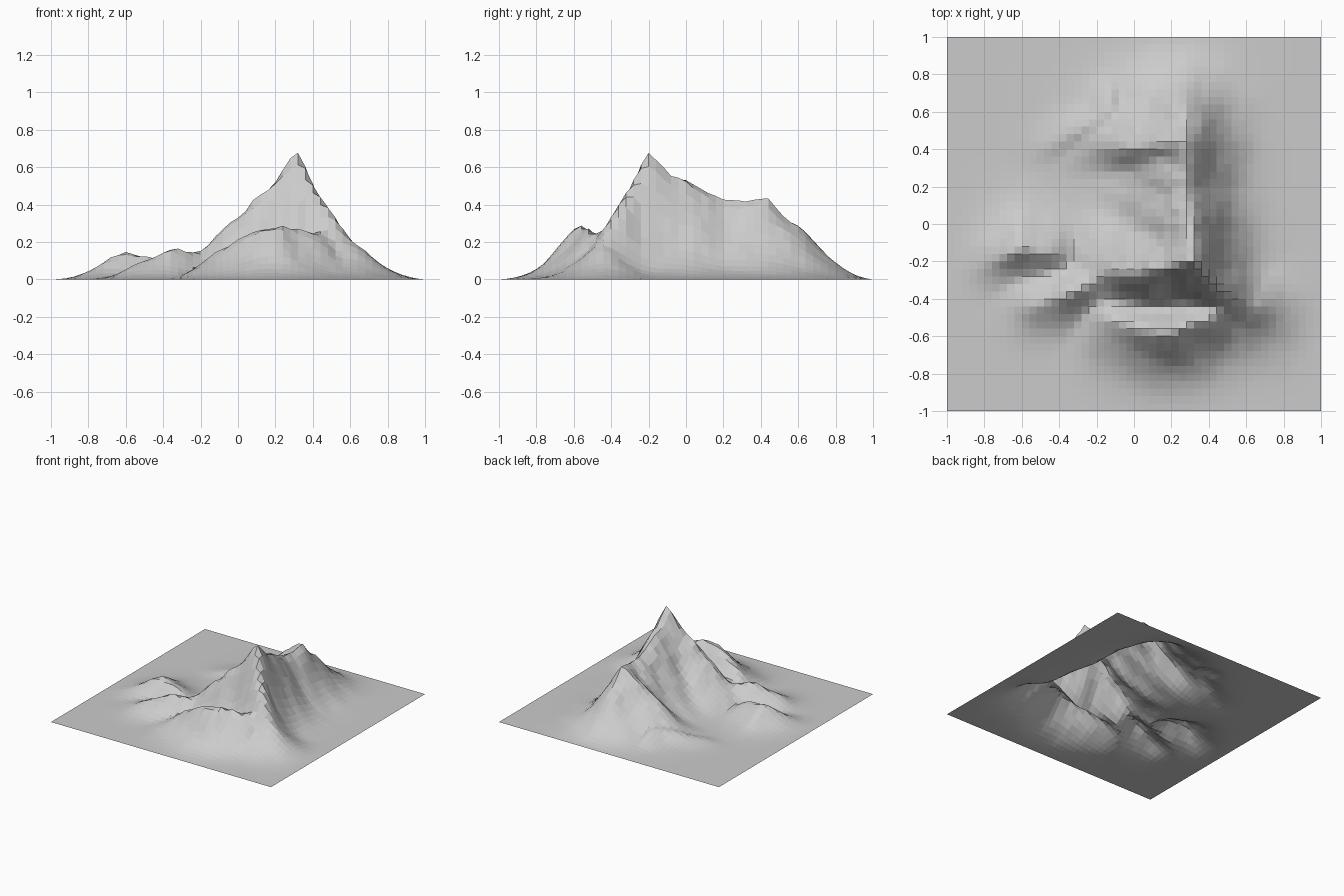
import bpy, bmesh, math, random
from mathutils import Vector

if "Cube" in bpy.data.objects:
    bpy.data.objects.remove(bpy.data.objects["Cube"])

random.seed(4)
CELLS = 50
SUMMIT = (.32, -.20, .59)
ridges = []


def ridge(crest, west, east, south, north, steps=8):
    """Store a crest polyline, densely sampled, with its flank widths."""
    pts = [Vector(p) for p in crest]
    line = [a.lerp(b, i / steps) for a, b in zip(pts, pts[1:]) for i in range(steps)]
    ridges.append((line + pts[-1:], west, east, south, north))


def height(x, y):
    """Blend all ridges with a soft maximum, fading out at the border."""
    total = 0
    for line, w, e, s, n in ridges:
        best = 0
        for p in line:
            dx, dy = x - p.x, y - p.y
            d = math.hypot(dx / (e if dx > 0 else w), dy / (n if dy > 0 else s))
            best = max(best, p.z * math.exp(-d ** 1.5))
        total += best ** 7
    z = total ** (1 / 7)
    # gully roughness on the lower slopes
    if z < .4:
        z *= 1 + .05 * math.sin(23 * x + 9 * y) * math.sin(19 * y - 7 * x)
    z *= random.uniform(.98, 1.02)
    return max(0, z * (1 - max(abs(x), abs(y)) ** 8))


# main north-south crest
ridge([SUMMIT, (.30, 0, .54), (.28, .18, .43), (.28, .42, .41), (.27, .6, .29), (.25, .8, .08)],
      .27, .19, .18, .14)
# western shoulder of the summit
ridge([SUMMIT, (.1, -.25, .44), (0, -.25, .35), (-.2, -.24, .13)], .12, .15, .15, .25)
# south-eastern spur
ridge([SUMMIT, (.4, -.29, .5), (.58, -.42, .23), (.8, -.46, .05)], .16, .14, .18, .15)
# front hill
ridge([(-.1, -.52, .15), (.12, -.57, .28), (.22, -.57, .29), (.42, -.48, .25)],
      .14, .16, .18, .13)
# northern spur running west
ridge([(.26, .42, .41), (.05, .41, .29), (-.15, .42, .11)], .16, .15, .14, .22)
# western hillock
ridge([(-.76, -.2, .07), (-.6, -.13, .16), (-.44, -.16, .11)], .11, .12, .1, .16)
# south-western hillock
ridge([(-.52, -.43, .09), (-.37, -.38, .16), (-.17, -.28, .15)], .12, .12, .12, .12)
# small northern hillock
ridge([(-.42, .42, .03), (-.14, .58, .11), (-.12, .68, .08)], .11, .08, .08, .11)

# terrain sheet
bm = bmesh.new()
bmesh.ops.create_grid(bm, x_segments=CELLS, y_segments=CELLS, size=1)
for v in bm.verts:
    v.co.z = height(v.co.x, v.co.y)
mesh = bpy.data.meshes.new("mountain_terrain")
bm.to_mesh(mesh)
bm.free()
terrain = bpy.data.objects.new("mountain_terrain", mesh)
bpy.context.collection.objects.link(terrain)
